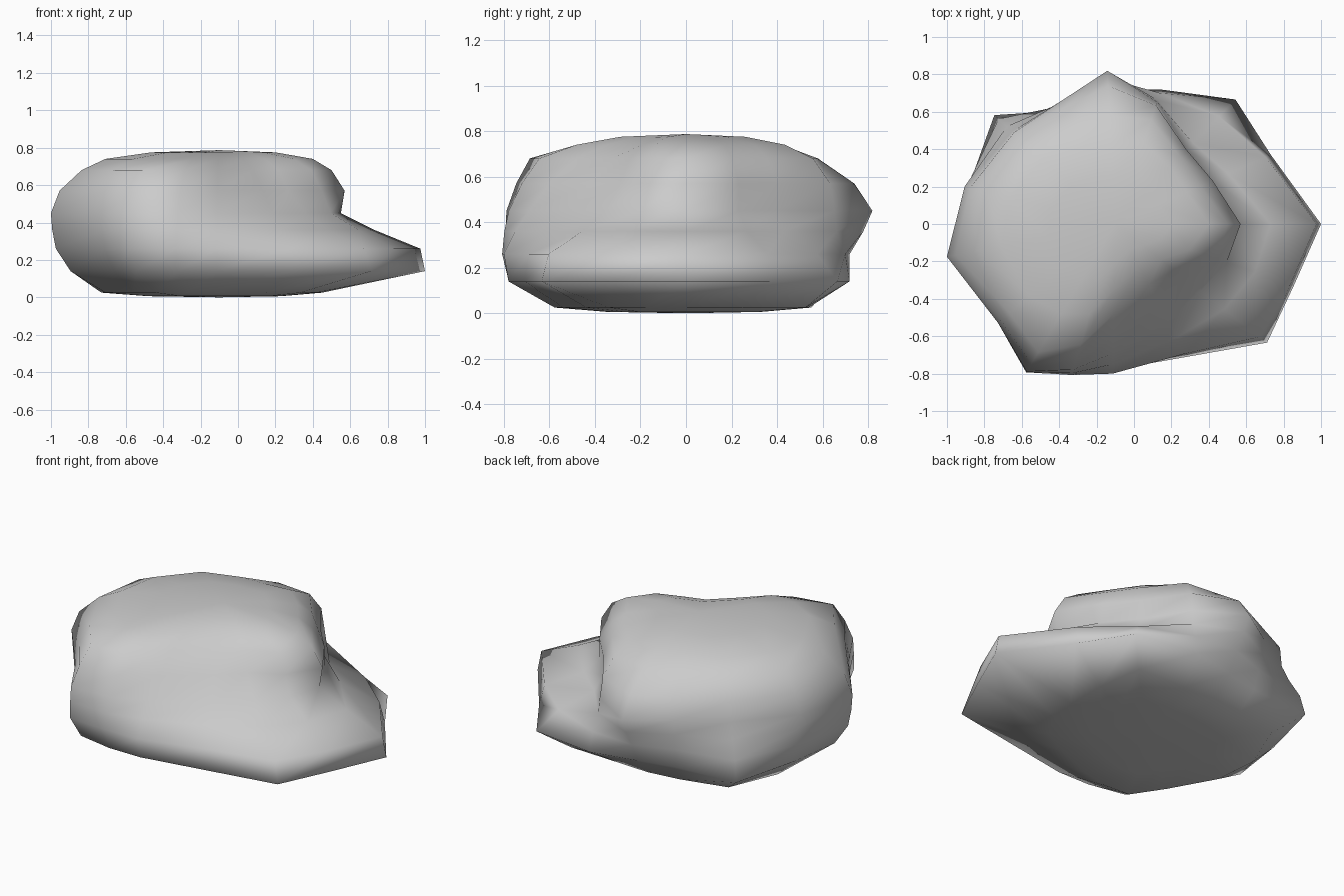
import bpy, bmesh
from math import radians, cos, sin

# Contour heights, and for each compass angle the radius at those heights
CX = -0.1
LEVELS = [0.025, 0.14, 0.26, 0.36, 0.45, 0.57, 0.68, 0.74]
RADII = {
    0:   (.55, 1.10, 1.075, .83, .65, .67, .60, .50),  # pointed ledge tip
    24:  (.60, .91, .88, .66, .57, .57, .50, .42),
    46:  (.73, .925, .80, .60, .55, .55, .50, .42),    # rear ledge corner
    71:  (.57, .76, .74, .70, .69, .67, .59, .46),
    93:  (.55, .66, .72, .78, .82, .74, .58, .42),     # back peak
    113: (.57, .66, .69, .71, .72, .68, .57, .45),
    138: (.68, .87, .84, .78, .74, .73, .64, .52),     # low back flap
    166: (.65, .77, .81, .82, .83, .80, .71, .58),
    191: (.62, .81, .89, .91, .917, .87, .75, .62),    # left bulge
    220: (.60, .73, .80, .82, .82, .80, .74, .60),
    239: (.66, .86, .925, .925, .92, .87, .80, .56),   # tall front-left corner
    254: (.60, .81, .84, .83, .81, .75, .67, .50),
    269: (.54, .78, .80, .75, .69, .60, .48, .35),
    299: (.50, .81, .79, .69, .59, .48, .37, .26),     # sloping front face
    322: (.55, 1.03, .98, .74, .58, .47, .40, .31),
    341: (.55, 1.01, .99, .79, .63, .58, .52, .42),
}

bm = bmesh.new()


def ring(z, level, scale=1.0):
    return [bm.verts.new((CX + r[level] * scale * cos(radians(a)),
                          r[level] * scale * sin(radians(a)), z))
            for a, r in RADII.items()]


def cap(loop, z):
    tip = bm.verts.new((CX, 0, z))
    for i, v in enumerate(loop):
        bm.faces.new((v, loop[(i + 1) % len(loop)], tip))


# Stack the contours, with a slightly domed top and bottom
rings = [ring(0.006, 0, 0.6)]
rings += [ring(z, i) for i, z in enumerate(LEVELS)]
rings.append(ring(0.775, 7, 0.6))
for low, high in zip(rings, rings[1:]):
    for i in range(len(low)):
        j = (i + 1) % len(low)
        bm.faces.new((low[i], low[j], high[j], high[i]))
cap(rings[0], 0.0)
cap(rings[-1], 0.787)
bmesh.ops.recalc_face_normals(bm, faces=bm.faces)

mesh = bpy.data.meshes.new("boulder")
bm.to_mesh(mesh)
bm.free()
for p in mesh.polygons:
    p.use_smooth = True
boulder = bpy.data.objects.new("boulder", mesh)
bpy.context.collection.objects.link(boulder)
